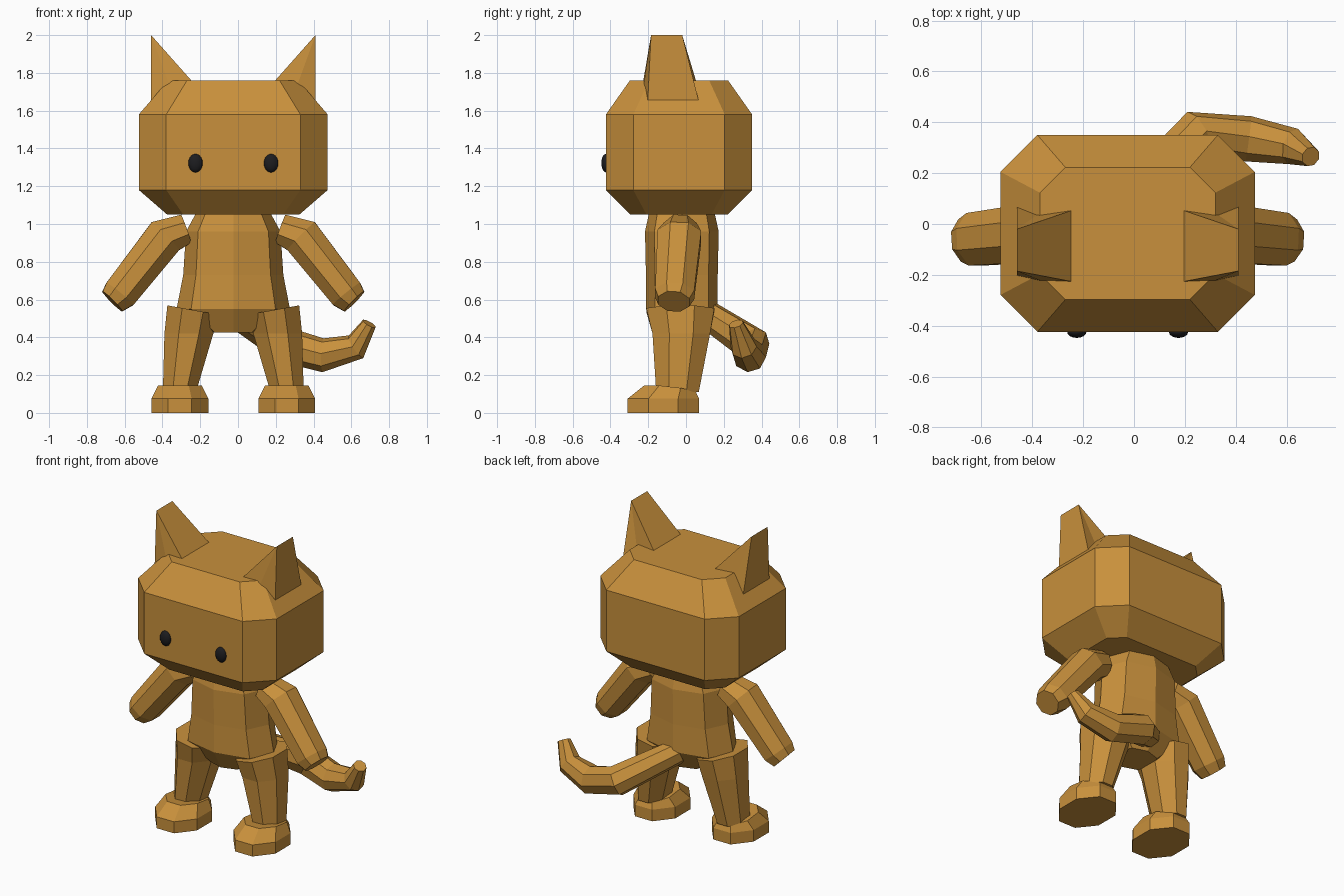
import bpy, bmesh, math
from mathutils import Vector

if "Cube" in bpy.data.objects:
    bpy.data.objects.remove(bpy.data.objects["Cube"])

CX = -0.025  # symmetry plane of everything except the tail


def material(name, rgb):
    m = bpy.data.materials.new(name)
    m.diffuse_color = (*rgb, 1)
    m.use_nodes = True
    m.node_tree.nodes["Principled BSDF"].inputs["Base Color"].default_value = m.diffuse_color
    return m


FUR = material("ginger_fur", (0.58, 0.28, 0.045))
DARK = material("eye_black", (0.012, 0.012, 0.014))


def finish(name, bm, mat):
    bmesh.ops.recalc_face_normals(bm, faces=bm.faces)
    mesh = bpy.data.meshes.new(name)
    bm.to_mesh(mesh)
    bm.free()
    mesh.materials.append(mat)
    obj = bpy.data.objects.new(name, mesh)
    bpy.context.collection.objects.link(obj)
    return obj


def loft(name, rings):
    """Skin a list of equal-length point rings and cap both ends."""
    bm = bmesh.new()
    loops = [[bm.verts.new(p) for p in r] for r in rings]
    n = len(rings[0])
    for a, b in zip(loops, loops[1:]):
        for i in range(n):
            j = (i + 1) % n
            bm.faces.new((a[i], a[j], b[j], b[i]))
    bm.faces.new(loops[0][::-1])
    bm.faces.new(loops[-1])
    return finish(name, bm, FUR)


def oval(cx, cy, z, rx, ry, turn=0.0, power=1.0, slope=0.0, n=8):
    """Flat n-sided ring; power < 1 makes it boxier, slope tilts it along x."""
    pts = []
    for i in range(n):
        a = 2 * math.pi * (i + turn) / n
        c, s = math.cos(a), math.sin(a)
        x = math.copysign(abs(c) ** power, c) * rx
        y = math.copysign(abs(s) ** power, s) * ry
        pts.append((cx + x, cy + y, z + slope * x))
    return pts


def chamfered(z, hx, hy, c, cy=-0.037):
    """Rectangle with cut corners."""
    q = [(hx, hy - c), (hx - c, hy), (c - hx, hy), (-hx, hy - c),
         (-hx, c - hy), (c - hx, -hy), (hx - c, -hy), (hx, c - hy)]
    return [(CX + x, cy + y, z) for x, y in q]


def tube(name, stations, ref, wide=1.0, n=8):
    """Faceted tube through (centre, radius) stations."""
    pts = [Vector(p) for p, r in stations]
    rings = []
    for i, (p, r) in enumerate(stations):
        t = (pts[min(i + 1, len(pts) - 1)] - pts[max(i - 1, 0)]).normalized()
        u = t.cross(Vector(ref)).normalized()
        v = u.cross(t)
        rings.append([pts[i] + r * (math.cos(a) * u + wide * math.sin(a) * v)
                      for a in (2 * math.pi * (k + 0.5) / n for k in range(n))])
    return loft(name, rings)


# Head: bevelled box
loft("head", [chamfered(1.05, 0.35, 0.257, 0.085),
              chamfered(1.18, 0.5, 0.387, 0.145),
              chamfered(1.58, 0.5, 0.387, 0.145),
              chamfered(1.76, 0.345, 0.26, 0.1)])

# Torso: boxy oval rings tapering to the crotch
loft("torso", [oval(CX, -0.022, z, rx, ry, power=0.85) for z, rx, ry in (
    (0.425, 0.13, 0.12), (0.55, 0.3, 0.19), (0.73, 0.265, 0.19),
    (0.96, 0.25, 0.195), (1.052, 0.2, 0.175))])

for side, s in (("left", -1), ("right", 1)):
    # Ear: wedge with its ridge above the outer side
    bm = bmesh.new()
    v = [bm.verts.new((CX + s * x, y, z)) for x, y, z in (
        (0.435, -0.185, 2.0), (0.435, -0.02, 2.0),
        (0.435, -0.205, 1.6), (0.435, 0.08, 1.6),
        (0.275, -0.25, 1.56), (0.30, 0.075, 1.56),
        (0.2, -0.23, 1.735), (0.2, 0.06, 1.735))]
    for f in ((0, 1, 3, 2), (0, 2, 4), (0, 4, 6), (1, 5, 3), (1, 7, 5),
              (0, 6, 7, 1), (2, 3, 5, 4), (4, 5, 7, 6)):
        bm.faces.new([v[i] for i in f])
    finish(side + "_ear", bm, FUR)

    # Eye: flattened ball
    bm = bmesh.new()
    bmesh.ops.create_uvsphere(bm, u_segments=16, v_segments=10, radius=1)
    for p in bm.verts:
        p.co = Vector((CX + s * 0.2 + p.co.x * 0.038, -0.424 + p.co.y * 0.024,
                       1.322 + p.co.z * 0.049))
    for f in bm.faces:
        f.smooth = True
    finish(side + "_eye", bm, DARK)

    # Arm
    tube(side + "_arm", [((CX + s * 0.25, -0.03, 0.975), 0.085),
                         ((CX + s * 0.36, -0.035, 0.935), 0.112),
                         ((CX + s * 0.60, -0.06, 0.63), 0.1),
                         ((CX + s * 0.64, -0.065, 0.59), 0.08)],
         (0, 1, 0), wide=1.12)

    # Leg
    loft(side + "_leg", [
        oval(CX + s * 0.285, -0.045, 0.11, 0.095, 0.122, 0.5),
        oval(CX + s * 0.235, -0.025, 0.42, 0.14, 0.165, 0.5),
        oval(CX + s * 0.215, -0.03, 0.545, 0.145, 0.195, 0.5, slope=s * 0.18)])

    # Foot: top slopes down to the heel
    top = [(x, y, 0.145 - max(0, y + 0.08) * 0.25)
           for x, y, z in oval(CX + s * 0.283, -0.085, 0, 0.125, 0.148, 0.5)]
    loft(side + "_foot", [oval(CX + s * 0.283, -0.12, 0, 0.163, 0.205, 0.5),
                          oval(CX + s * 0.283, -0.12, 0.075, 0.163, 0.205, 0.5),
                          top])

# Tail: sweeps back, then curls up to the right
tube("tail", [((-0.02, 0.10, 0.53), 0.075), ((0.25, 0.355, 0.36), 0.095),
              ((0.45, 0.335, 0.305), 0.09), ((0.625, 0.305, 0.35), 0.072),
              ((0.695, 0.265, 0.472), 0.04)], (0, 1, 0.3))
